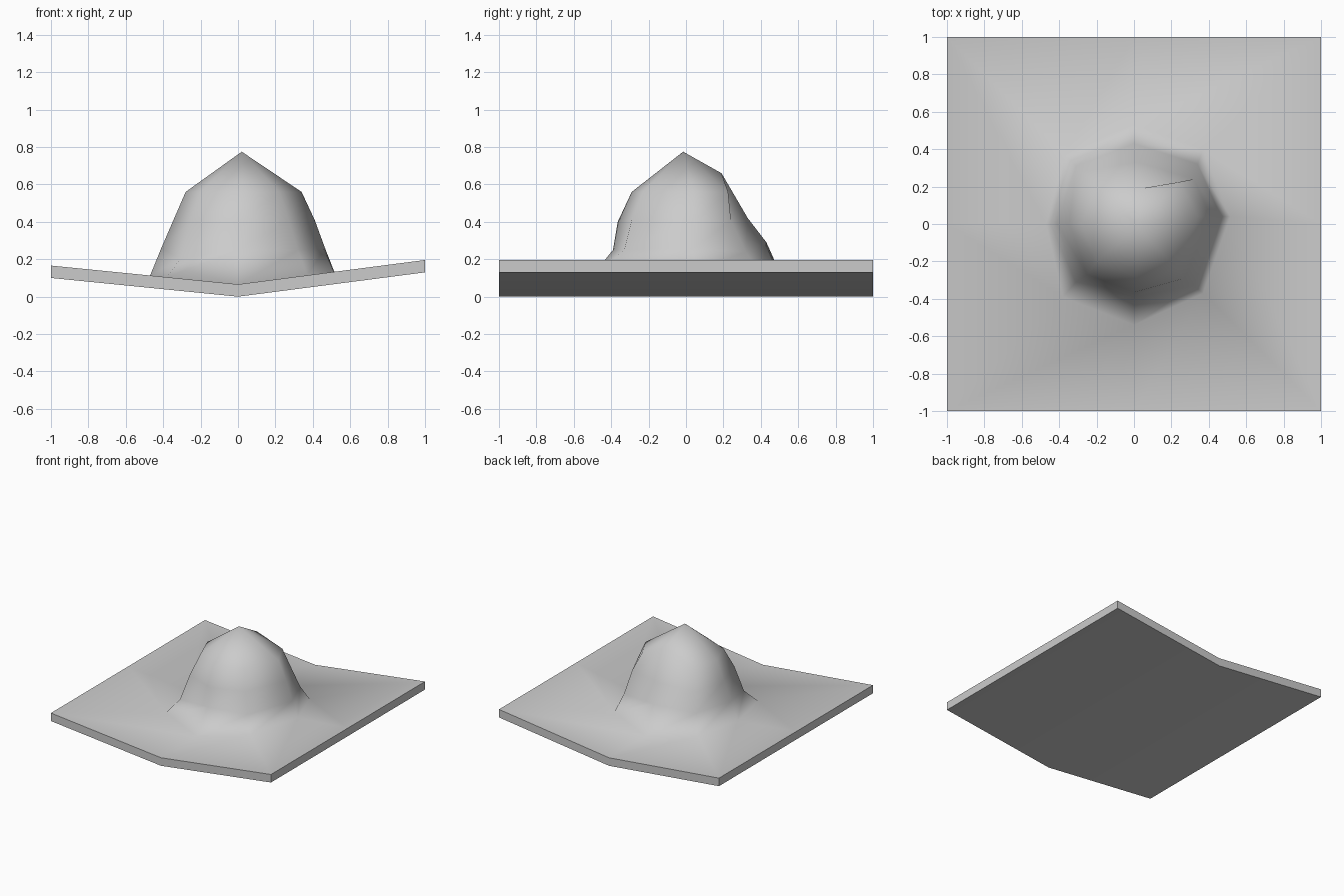
import bpy
import bmesh

default_cube = bpy.data.objects.get("Cube")
if default_cube:
    bpy.data.objects.remove(default_cube, do_unlink=True)

THICKNESS = 0.066


def fold_height(x):
    """Underside height of the folded sheet."""
    return x * 0.13 if x > 0 else x * -0.1


def make_material(name, value):
    material = bpy.data.materials.new(name)
    material.use_nodes = True
    colour = (value, value, value, 1)
    material.diffuse_color = colour
    material.node_tree.nodes["Principled BSDF"].inputs["Base Color"].default_value = colour
    material.node_tree.nodes["Principled BSDF"].inputs["Roughness"].default_value = 0.7
    return material


def bridge(bm, lower, upper):
    """Join two closed loops of vertices with quads."""
    count = len(lower)
    faces = []
    for i in range(count):
        j = (i + 1) % count
        faces.append(bm.faces.new((lower[i], lower[j], upper[j], upper[i])))
    return faces


# Every ring runs counter-clockwise from the +x side
outline = [(1, 0), (1, 1), (0, 1), (-1, 1), (-1, 0), (-1, -1), (0, -1), (1, -1)]
foot = [(.515, .04), (.37, .4), (0, .53), (-.37, .37),
        (-.47, 0), (-.38, -.39), (0, -.54), (.37, -.37)]
flank = [(.465, .04, .26), (.34, .32, .24), (0, .43, .29), (-.31, .31, .25),
         (-.41, 0, .26), (-.31, -.31, .2), (0, -.39, .25), (.32, -.33, .25)]
waist = [(.41, .04, .41), (.32, .24, .41), (.02, .33, .42), (-.28, .28, .41),
         (-.345, 0, .41), (-.25, -.27, .4), (0, -.365, .4), (.27, -.29, .41)]
shoulder = [(.34, .04, .56), (.245, .225, .56), (.04, .19, .66), (-.2, .22, .56),
            (-.28, 0, .56), (-.2, -.2, .56), (.02, -.29, .56), (.22, -.23, .56)]

bm = bmesh.new()


def ring(points):
    return [bm.verts.new(p) for p in points]


def on_sheet(points, lift):
    return ring([(x, y, fold_height(x) + lift) for x, y in points])


# Folded sheet: underside, rim and upper surface
underside = on_sheet(outline, 0)
rim_top = on_sheet(outline, THICKNESS)
foot_ring = on_sheet(foot, THICKNESS)
right_side = underside[:3] + underside[6:]
left_side = underside[2:7]
for half in (right_side, left_side):
    bm.faces.new(half[::-1])
rim_faces = bridge(bm, underside, rim_top)
bridge(bm, rim_top, foot_ring)

# Faceted mound rising out of the sheet
loops = [foot_ring, ring(flank), ring(waist), ring(shoulder)]
for lower, upper in zip(loops, loops[1:]):
    bridge(bm, lower, upper)
peak = bm.verts.new((.02, -.015, .775))
top_loop = loops[-1]
for i, vert in enumerate(top_loop):
    bm.faces.new((vert, top_loop[(i + 1) % len(top_loop)], peak))

# Smooth everywhere except along the rim
for face in bm.faces:
    face.smooth = True
for face in rim_faces:
    for edge in face.edges:
        edge.smooth = False
bmesh.ops.recalc_face_normals(bm, faces=bm.faces)

mesh = bpy.data.meshes.new("mound_sheet")
bm.to_mesh(mesh)
bm.free()
mesh.materials.append(make_material("light_grey", 0.6))
mound_sheet = bpy.data.objects.new("mound_sheet", mesh)
bpy.context.collection.objects.link(mound_sheet)
